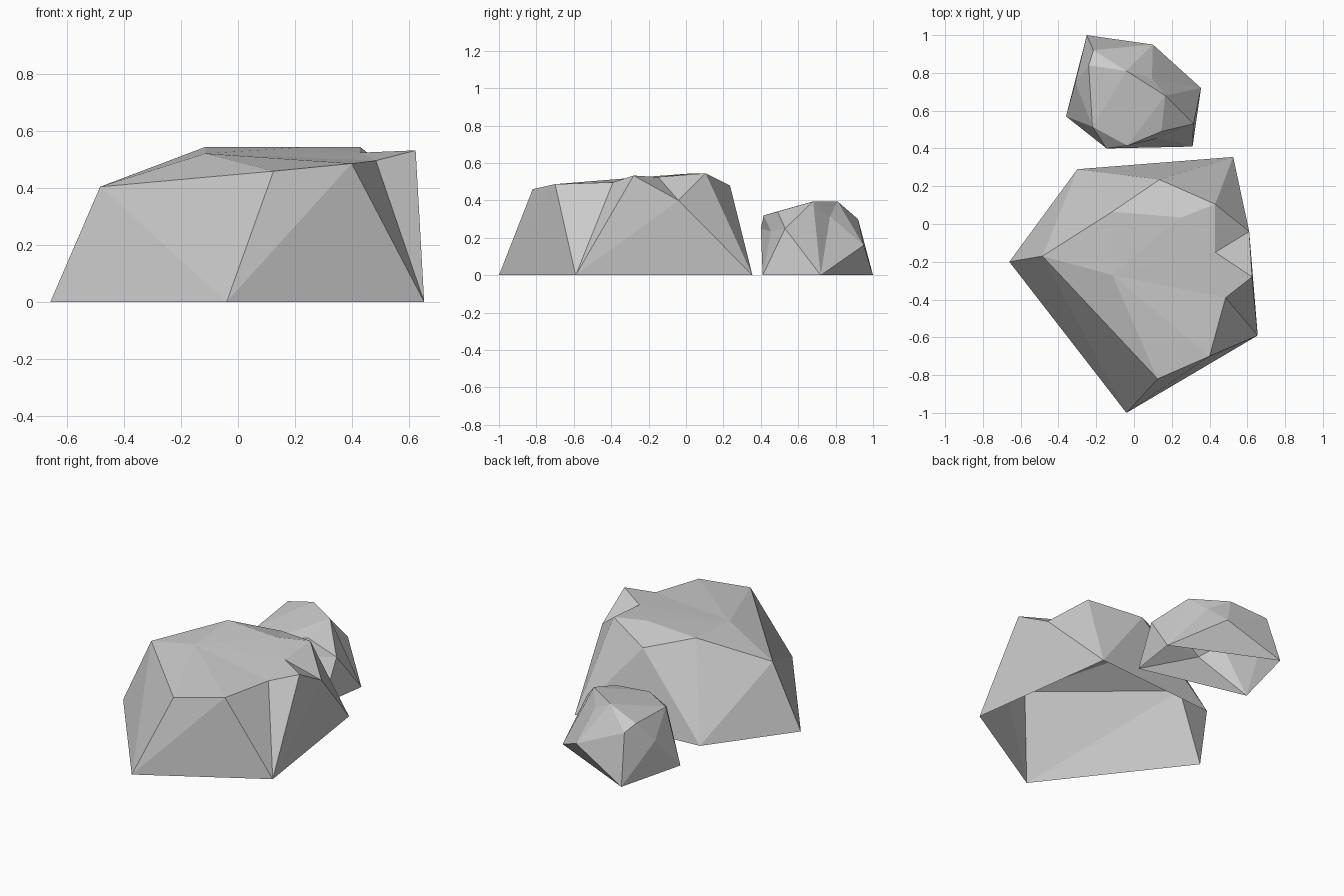
import bpy

if "Cube" in bpy.data.objects:
    bpy.data.objects.remove(bpy.data.objects["Cube"])


def rock(name, points, faces):
    """Open-bottomed faceted rock: lettered points, faces spelled as letter triples."""
    index = {key: i for i, key in enumerate(points)}
    mesh = bpy.data.meshes.new(name)
    mesh.from_pydata(list(points.values()), [],
                     [[index[k] for k in face] for face in faces.split()])
    mesh.update()
    obj = bpy.data.objects.new(name, mesh)
    bpy.context.collection.objects.link(obj)
    return obj


# Large rock: five ground corners (lower case) and a jagged crown (upper case)
large = dict(
    a=(-.66, -.20, 0), b=(-.04, -1.0, 0), c=(.655, -.59, 0),
    d=(.525, .355, 0), e=(-.30, .29, 0),
    A=(-.485, -.17, .405), B=(-.115, .065, .545), C=(.135, .235, .48),
    D=(.25, .035, .545), E=(.43, .105, .545), F=(.61, -.04, .40),
    G=(.43, -.15, .525), H=(.625, -.28, .533), I=(.485, -.39, .497),
    J=(.40, -.70, .487), K=(.125, -.82, .46), L=(-.115, -.27, .522))
rock("large_rock", large,
     "abA bKA bJK bcJ cIJ cHI cFH cdF dEF dCE edC eCB eBA aAe "   # flanks
     "BCD CED DEG EFG GFH HIG ALB AKL LKJ LJI LIG LGD LDB")       # top

# Small rock: four ground corners and a rounder crown
small = dict(
    p=(.31, .41, 0), q=(.355, .72, 0), r=(-.25, 1.0, 0), s=(-.36, .57, 0),
    A=(-.145, .40, .25), B=(-.035, .415, .32), C=(.145, .49, .34),
    D=(.165, .68, .395), E=(-.04, .81, .395), F=(-.24, .84, .335),
    G=(-.22, .515, .31), H=(-.215, .92, .30), I=(.10, .95, .16),
    J=(.315, .53, .25), K=(-.31, .75, .21), L=(.135, .455, .235),
    M=(.095, .77, .315))
rock("small_rock", small,
     "pqJ qrI rsK rKH HKF KGF KsG spA sAG ABG pLA ALB LCB pJL LJC "  # flanks
     "CJD JqD qMD DME MIE qIM EIH IrH EHF EFG EGB EBD BCD"
     .replace("ABG", "ABG").replace("ALB", "ALB"))

# Make the facing of both rocks consistent (outward)
import bmesh
for obj in list(bpy.context.collection.objects):
    bm = bmesh.new()
    bm.from_mesh(obj.data)
    bmesh.ops.recalc_face_normals(bm, faces=bm.faces)
    if sum(f.normal.z * f.calc_area() for f in bm.faces) < 0:
        bmesh.ops.reverse_faces(bm, faces=bm.faces)
    bm.to_mesh(obj.data)
    bm.free()
